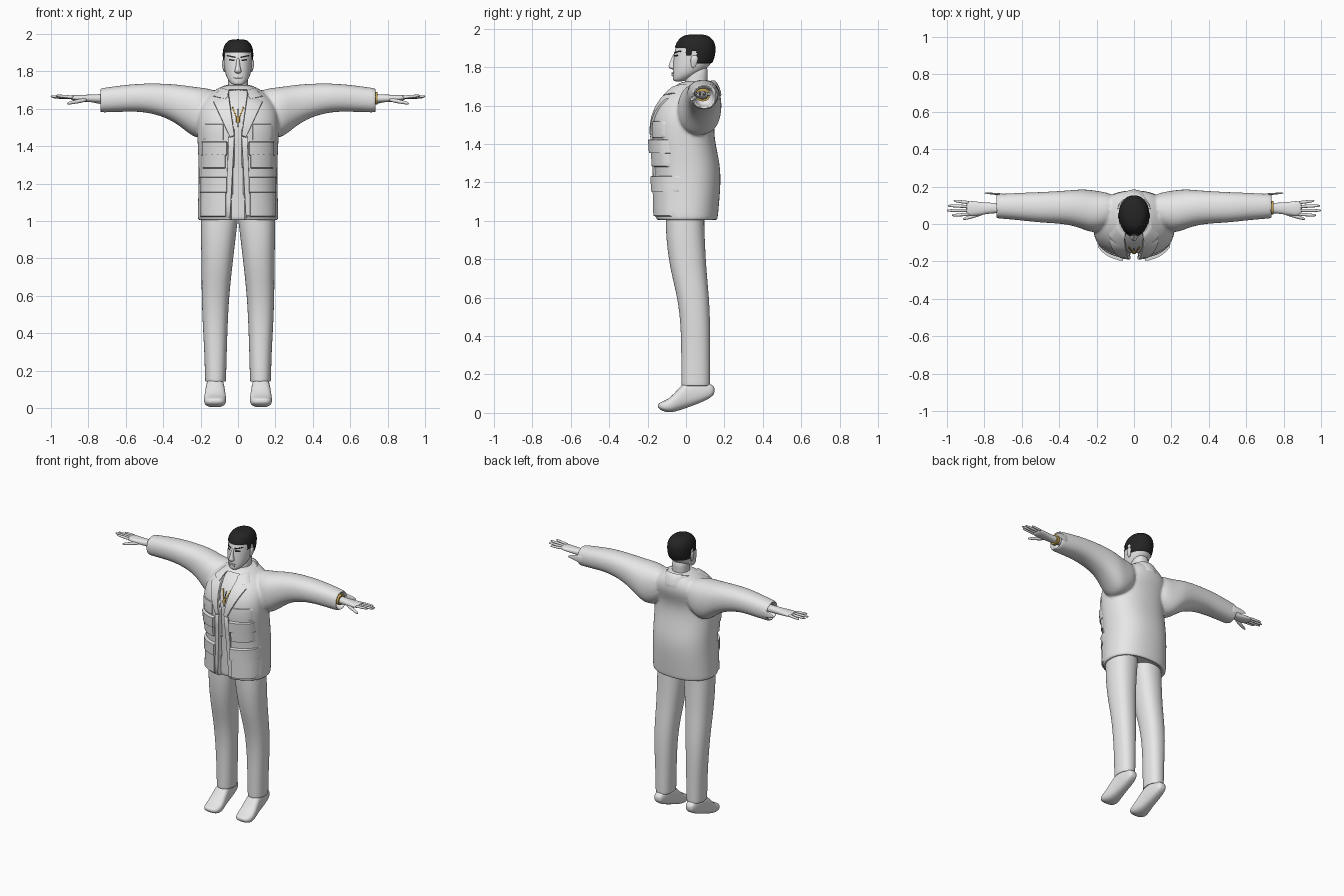
import bpy, bmesh
from math import sin, cos, pi, radians, copysign
from mathutils import Vector
from mathutils.bvhtree import BVHTree

cube = bpy.data.objects.get("Cube")
if cube:
    bpy.data.objects.remove(cube, do_unlink=True)


def material(name, r, g, b):
    m = bpy.data.materials.new(name)
    m.use_nodes = True
    m.diffuse_color = (r, g, b, 1)
    m.node_tree.nodes["Principled BSDF"].inputs["Base Color"].default_value = (r, g, b, 1)
    return m


GREY = material("plain grey", .8, .8, .8)
BLACK = material("hair black", .018, .018, .018)
GOLD = material("gold", .55, .36, .08)


def loft(bm, axis, rings, sides=16, power=2.3):
    """Skin superellipse rings (position, a0, a1, b0, b1) along an axis, capped."""
    loops = []
    for p, a0, a1, b0, b1 in rings:
        loop = []
        for i in range(sides):
            t = 2 * pi * i / sides
            c, s = (copysign(abs(f) ** (2 / power), f) for f in (cos(t), sin(t)))
            a = (a0 + a1) / 2 + c * (a1 - a0) / 2
            b = (b0 + b1) / 2 + s * (b1 - b0) / 2
            loop.append(bm.verts.new({"x": (p, a, b), "y": (a, p, b), "z": (a, b, p)}[axis]))
        loops.append(loop)
    for lo, hi in zip(loops, loops[1:]):
        for i in range(sides):
            j = (i + 1) % sides
            bm.faces.new((lo[i], lo[j], hi[j], hi[i]))
    bm.faces.new(loops[0])
    bm.faces.new(loops[-1])


def sym(rows):
    return [(z, -rx, rx, y0, y1) for z, rx, y0, y1 in rows]


def mirror(bm):
    """Add a copy of everything on the other side of x = 0."""
    new = bmesh.ops.duplicate(bm, geom=bm.verts[:] + bm.edges[:] + bm.faces[:])["geom"]
    for v in new:
        if isinstance(v, bmesh.types.BMVert):
            v.co.x *= -1


def smooth(obj, angle=40):
    bpy.ops.object.select_all(action="DESELECT")
    obj.select_set(True)
    bpy.context.view_layer.objects.active = obj
    bpy.ops.object.shade_smooth_by_angle(angle=radians(angle))


def finish(bm, name, mat, subsurf=0, remesh=0, recalc=True):
    """Turn the bmesh into an object with its modifiers applied."""
    if recalc:
        bmesh.ops.recalc_face_normals(bm, faces=bm.faces[:])
    mesh = bpy.data.meshes.new(name)
    bm.to_mesh(mesh)
    bm.free()
    mesh.materials.append(mat)
    obj = bpy.data.objects.new(name, mesh)
    bpy.context.collection.objects.link(obj)
    if subsurf:
        obj.modifiers.new("Subdivide", "SUBSURF").levels = subsurf
    if remesh:
        mod = obj.modifiers.new("Fuse", "REMESH")
        mod.mode, mod.voxel_size = "VOXEL", remesh
        mod = obj.modifiers.new("Soften", "SMOOTH")
        mod.factor, mod.iterations = .5, 5
    if obj.modifiers:
        bpy.context.view_layer.update()
        baked = bpy.data.meshes.new_from_object(
            obj.evaluated_get(bpy.context.evaluated_depsgraph_get()))
        obj.modifiers.clear()
        obj.data = baked
        if not baked.materials:
            baked.materials.append(mat)
    smooth(obj)
    return obj


def edit(obj, change):
    bm = bmesh.new()
    bm.from_mesh(obj.data)
    change(bm)
    bm.to_mesh(obj.data)
    tree = BVHTree.FromBMesh(bm)
    bm.free()
    return tree


STEPS = (0, .04, .2, .4, .6, .8, .96, 1)


def patch(name, tree, corners, lift, mat=GREY, sides=(1, -1)):
    """Raised panel draped on the front of a surface; corners are (x, z)."""
    bm = bmesh.new()
    c = [Vector(p) for p in corners]
    for s in sides:
        grid = []
        for v in STEPS:
            row = []
            for u in STEPS:
                q = c[0].lerp(c[1], u).lerp(c[3].lerp(c[2], u), v)
                start = Vector((s * q.x, -1, q.y))
                hit = tree.ray_cast(start, Vector((0, 1, 0)))[0]
                if hit is None:
                    hit = tree.find_nearest(Vector((s * q.x, 0, q.y)))[0]
                rim = u in (0, 1) or v in (0, 1)
                row.append(bm.verts.new(hit - Vector((0, -.004 if rim else lift, 0))))
            grid.append(row)
        for r0, r1 in zip(grid, grid[1:]):
            for i in range(len(STEPS) - 1):
                bm.faces.new((r0[i], r0[i + 1], r1[i + 1], r1[i]))
    bm.normal_update()
    for f in bm.faces:
        if f.normal.y > 0:
            f.normal_flip()
    return finish(bm, name, mat, recalc=False)


def box(x0, x1, top, low):
    return (x0, top), (x1, top), (x1, low), (x0, low)


# Jacket: sleeves and body fused into one soft shell with open cuffs and hem
bm = bmesh.new()
loft(bm, "x", [
    (.08, .01, .16, 1.52, 1.70), (.2, -.06, .18, 1.42, 1.715),
    (.27, -.03, .19, 1.47, 1.725), (.36, 0, .18, 1.545, 1.735),
    (.5, .005, .172, 1.585, 1.738), (.62, .02, .168, 1.582, 1.727),
    (.72, .028, .162, 1.578, 1.712), (.74, .03, .16, 1.58, 1.71),
    (.74, .046, .144, 1.596, 1.694), (.67, .046, .144, 1.596, 1.694)])
mirror(bm)
loft(bm, "z", sym([
    (1.04, .185, -.13, .14), (1, .195, -.135, .145), (1, .218, -.16, .165),
    (1.03, .218, -.16, .168), (1.2, .212, -.165, .184), (1.3, .212, -.17, .178),
    (1.42, .218, -.18, .15), (1.52, .222, -.182, .145), (1.6, .215, -.155, .18),
    (1.66, .18, -.11, .182), (1.71, .11, -.05, .16), (1.73, .06, -.01, .13)]), 24)
jacket = finish(bm, "jacket", GREY, subsurf=2, remesh=.008)


def open_front(bm):
    for v in bm.verts:
        x, y, z = v.co
        gap = .02 + (.05 * (1.45 - z) if z < 1.45 else .2 * (z - 1.45))
        if y < -.03 and abs(x) < gap and z < 1.7:
            v.co.y += .022


before = edit(jacket, lambda bm: None)
front = edit(jacket, open_front)
smooth(jacket, 50)

# Jacket trim
patch("lapels", before, ((.05, 1.685), (.135, 1.64), (.04, 1.44), (.018, 1.45)), .012)
patch("collar_points", before, ((.045, 1.7), (.09, 1.715), (.135, 1.665), (.06, 1.65)), .016)
patch("plackets", before, ((.018, 1.46), (.05, 1.46), (.07, 1.01), (.042, 1.01)), .009)
patch("chest_yokes", before, box(.075, .19, 1.52, 1.43), .006)
patch("chest_pockets", before, box(.065, .192, 1.4, 1.28), .017)
patch("chest_pocket_flaps", before, box(.055, .197, 1.425, 1.35), .025)
patch("lower_pockets", before, box(.06, .205, 1.19, 1.02), .017)
patch("lower_pocket_flaps", before, box(.055, .208, 1.235, 1.15), .025)
patch("zip_line", front, box(-.003, .003, 1.6, 1.5), .003, BLACK, (1,))
patch("gold_chain", front, ((.025, 1.61), (.034, 1.61), (.006, 1.54), (0, 1.54)), .005, GOLD)
patch("gold_pendant", front, box(-.01, .01, 1.56, 1.525), .009, GOLD, (1,))

# Folded collar: a profile swept round the neck, dropping toward the front
bm = bmesh.new()
rows = []
for i in range(33):
    a = radians(-150 + 300 * i / 32)
    drop = .035 * (1 - cos(a)) / 2
    rows.append([bm.verts.new((rx * sin(a), .06 + ry * cos(a), z - drop)) for rx, ry, z in (
        (.07, .07, 1.68), (.076, .075, 1.73), (.09, .09, 1.738), (.103, .115, 1.7),
        (.11, .128, 1.65))])
for r0, r1 in zip(rows, rows[1:]):
    for j in range(4):
        bm.faces.new((r0[j], r0[j + 1], r1[j + 1], r1[j]))
bmesh.ops.recalc_face_normals(bm, faces=bm.faces[:])
bmesh.ops.solidify(bm, geom=bm.faces[:], thickness=.008)
finish(bm, "collar", GREY, subsurf=1)

# Loose tabs at the back of the cuffs
bm = bmesh.new()
loft(bm, "x", [(.68, .15, .162, 1.61, 1.68), (.75, .156, .168, 1.625, 1.67),
               (.805, .163, .169, 1.64, 1.65)], 8)
mirror(bm)
finish(bm, "cuff_tabs", GREY, subsurf=1)

# Trousers
bm = bmesh.new()
loft(bm, "z", [
    (1.08, -.01, .2, -.11, .1), (1, 0, .2, -.107, .096), (.9, .012, .2, -.105, .1),
    (.75, .03, .196, -.085, .107), (.6, .046, .196, -.045, .122),
    (.45, .054, .19, -.028, .128), (.3, .059, .181, -.026, .127),
    (.15, .063, .177, -.026, .127), (.14, .064, .176, -.025, .126),
    (.14, .074, .166, -.015, .116), (.2, .074, .166, -.015, .116)])
mirror(bm)
finish(bm, "trousers", GREY, subsurf=2)

# Shoes pointing down at the toe
bm = bmesh.new()
loft(bm, "y", [
    (.15, .1, .144, .1, .135), (.125, .086, .158, .075, .155), (.06, .077, .167, .045, .175),
    (0, .071, .173, .024, .17), (-.04, .066, .179, .01, .125), (-.09, .06, .185, -.001, .072),
    (-.13, .07, .177, .012, .058), (-.147, .095, .152, .028, .046)], power=2.6)
mirror(bm)
finish(bm, "shoes", GREY, subsurf=2)

# Hands: palm, four fingers and a thumb
bm = bmesh.new()
loft(bm, "x", [
    (.66, .058, .118, 1.628, 1.682), (.77, .058, .112, 1.633, 1.677),
    (.82, .046, .118, 1.636, 1.674), (.87, .042, .124, 1.642, 1.674),
    (.9, .046, .122, 1.648, 1.672)])


def finger(x0, y0, z0, x1, y1, z1, r):
    rings = []
    for t, k in ((0, 1), (.5, 1), (.85, .85), (1, .45)):
        x, y, z = (a + (b - a) * t for a, b in ((x0, x1), (y0, y1), (z0, z1)))
        rings.append((x, y - r * k, y + r * k, z - r * k, z + r * k))
    loft(bm, "x", rings, 8, 2)


for i, tip in enumerate((.975, 1.003, .997, .965)):
    finger(.87, .053 + .02 * i, 1.66, tip, .046 + .026 * i, 1.67 - .004 * i, .0095)
finger(.8, .06, 1.65, .915, .026, 1.628, .012)
mirror(bm)
finish(bm, "hands", GREY, subsurf=1)

# Watch on the left wrist
bm = bmesh.new()
loft(bm, "x", [(.725, .05, .124, 1.622, 1.69), (.745, .05, .124, 1.622, 1.69)])
finish(bm, "watch", GOLD)

# Neck and shirt collar
bm = bmesh.new()
loft(bm, "z", sym([(1.58, .07, -.04, .11), (1.68, .056, -.012, .112),
                   (1.74, .053, -.004, .112), (1.82, .055, .0, .12)]))
loft(bm, "z", sym([(1.6, .075, -.075, .12), (1.655, .064, -.045, .118),
                   (1.675, .06, -.022, .116)]))
finish(bm, "neck", GREY, subsurf=2)

# Head with a cropped hair cap
bm = bmesh.new()
loft(bm, "z", sym([
    (1.725, .022, -.06, -.02), (1.735, .04, -.07, .01), (1.762, .06, -.07, .065),
    (1.8, .072, -.069, .12), (1.84, .077, -.066, .143), (1.88, .079, -.062, .151),
    (1.92, .077, -.05, .15), (1.95, .062, -.03, .13), (1.967, .04, .005, .1)]), 20, 2.15)
head = finish(bm, "head", GREY, subsurf=3)
head.data.materials.append(BLACK)


def grow_hair(bm):
    bm.normal_update()
    for f in bm.faces:
        x, y, z = f.calc_center_median()
        line = 1.9 if y < 0 else 1.86 if y < .03 else 1.885 if y < .055 else 1.822
        f.material_index = int(z > line)
    for v in bm.verts:
        if all(f.material_index for f in v.link_faces):
            v.co += v.normal * .005


face = edit(head, grow_hair)

# Face details
patch("eyebrows", face, ((.012, 1.878), (.06, 1.888), (.062, 1.881), (.012, 1.87)), .003, BLACK)
patch("eyes", face, ((.018, 1.863), (.05, 1.866), (.048, 1.857), (.02, 1.855)), .002, BLACK)
patch("upper_lip", face, ((-.026, 1.772), (.026, 1.772), (.022, 1.764), (-.022, 1.764)), .007,
      sides=(1,))
patch("lower_lip", face, box(-.02, .02, 1.763, 1.753), .006, sides=(1,))
bm = bmesh.new()
loft(bm, "z", sym([(1.788, .012, -.078, -.05), (1.798, .021, -.091, -.05),
                   (1.81, .016, -.092, -.05), (1.84, .009, -.078, -.05),
                   (1.875, .008, -.066, -.04)]), 12)
finish(bm, "nose", GREY, subsurf=2)

# Ears
bm = bmesh.new()
loft(bm, "z", [(1.795, .066, .076, .03, .045), (1.815, .068, .083, .024, .056),
               (1.845, .07, .089, .022, .066), (1.862, .07, .083, .03, .06)], 10)
mirror(bm)
finish(bm, "ears", GREY, subsurf=2)
